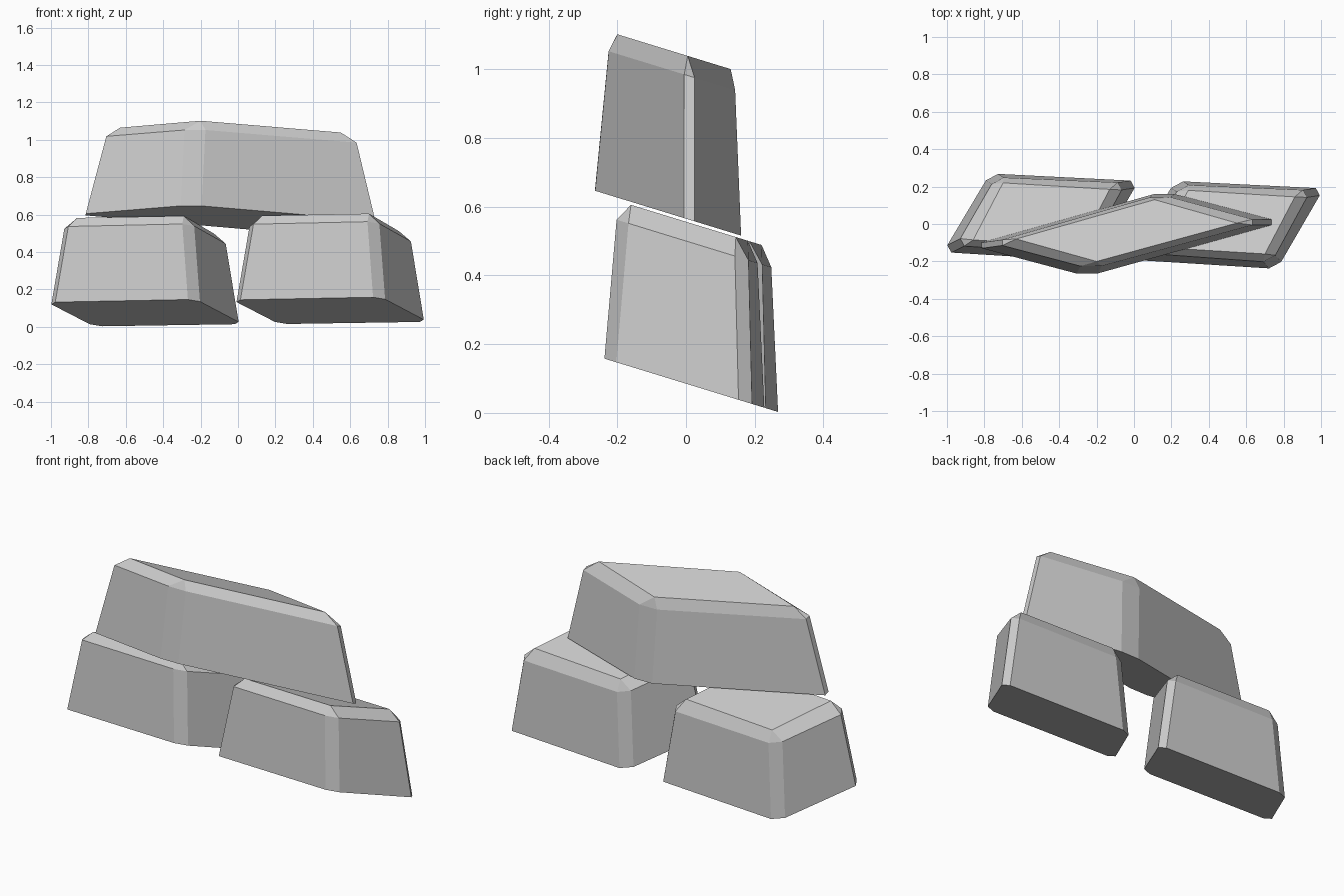
import bpy, bmesh
from mathutils import Vector

cube = bpy.data.objects.get("Cube")
if cube:
    bpy.data.objects.remove(cube, do_unlink=True)

metal = bpy.data.materials.new("grey metal")
metal.use_nodes = True
metal.diffuse_color = (0.6, 0.6, 0.6, 1)
metal.node_tree.nodes["Principled BSDF"].inputs["Base Color"].default_value = (0.6, 0.6, 0.6, 1)

SLOPE = -0.307  # the whole stack leans down towards the back


def clip_corners(quad, cut):
    """Cut each corner of a quad, giving eight points."""
    pts = [Vector(p) for p in quad]
    ring = []
    for i, p in enumerate(pts):
        for q in (pts[i - 1], pts[(i + 1) % 4]):
            ring.append(p + (q - p).normalized() * cut)
    return ring


def ingot(name, base, shoulder, top, heights, cut, shift=(0, 0)):
    """Tapered bar with chamfered upright and top edges."""
    bm = bmesh.new()

    def ring(points, h):
        out = []
        for p in points:
            x, y = p[0] + shift[0], p[1] + shift[1]
            out.append(bm.verts.new((x, y, h + SLOPE * y)))
        return out

    low = ring(clip_corners(base, cut), heights[0])
    mid = ring(clip_corners(shoulder, cut), heights[1])
    cap = ring(top, heights[2])
    bm.faces.new(low[::-1])
    bm.faces.new(cap)
    for i in range(8):
        j = (i + 1) % 8
        bm.faces.new((low[i], low[j], mid[j], mid[i]))
    for i in range(4):
        a, b, c = 2 * i, 2 * i + 1, (2 * i + 2) % 8
        bm.faces.new((mid[a], mid[b], cap[i]))
        bm.faces.new((mid[b], mid[c], cap[(i + 1) % 4], cap[i]))
    bmesh.ops.recalc_face_normals(bm, faces=bm.faces)
    mesh = bpy.data.meshes.new(name)
    bm.to_mesh(mesh)
    bm.free()
    mesh.materials.append(metal)
    bpy.context.collection.objects.link(bpy.data.objects.new(name, mesh))


# Two matching lower ingots, side by side
lower_base = [(-0.03, -0.19), (0.765, -0.24), (1.015, 0.19), (0.22, 0.23)]
lower_shoulder = [(0.04, -0.155), (0.735, -0.205), (0.945, 0.18), (0.25, 0.21)]
lower_top = [(0.13, -0.125), (0.70, -0.16), (0.86, 0.145), (0.29, 0.18)]
for name, shift in (("lower_left_ingot", (0, 0)), ("lower_right_ingot", (-0.99, 0.04))):
    ingot(name, lower_base, lower_shoulder, lower_top, (0.085, 0.5, 0.556), 0.043, shift)

# Upper ingot, turned across the other two
ingot("upper_ingot",
      [(-0.87, -0.115), (-0.25, -0.28), (0.79, 0.01), (0.16, 0.175)],
      [(-0.76, -0.1), (-0.23, -0.24), (0.69, 0.01), (0.14, 0.158)],
      [(-0.63, -0.08), (-0.20, -0.20), (0.55, 0.005), (0.11, 0.13)],
      (0.565, 0.983, 1.04), 0.058)
